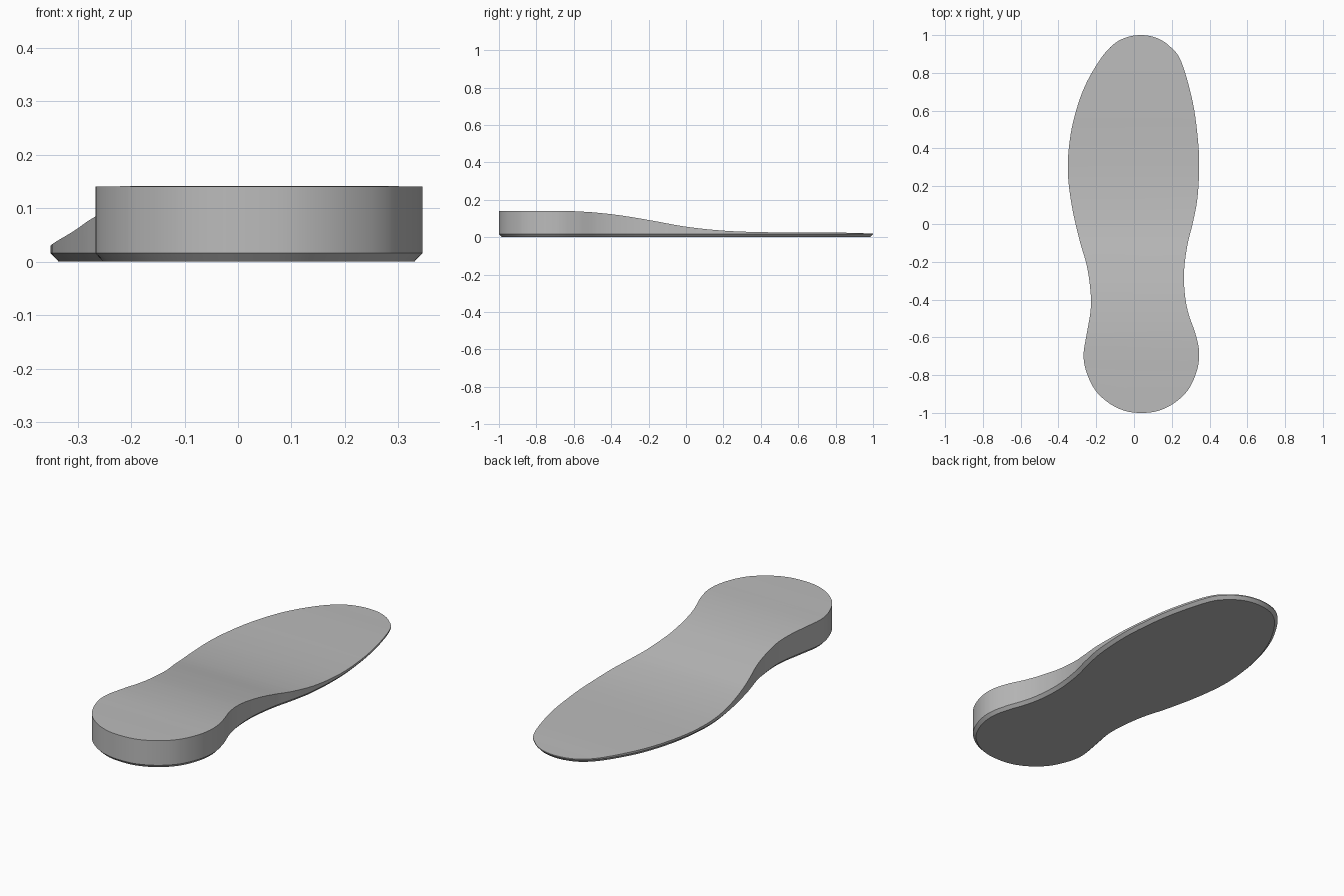
import bpy, bmesh
from mathutils import Vector

cube = bpy.data.objects.get("Cube")
if cube:
    bpy.data.objects.remove(cube, do_unlink=True)

# Sole outline, running clockwise from the toe, and its height along y
OUTLINE = [(.04, 1), (.12, .985), (.19, .94), (.25, .86), (.31, .65), (.338, .45),
           (.345, .3), (.335, .13), (.31, 0), (.283, -.11), (.265, -.25), (.27, -.38),
           (.29, -.48), (.325, -.58), (.345, -.68), (.332, -.78), (.285, -.88),
           (.21, -.95), (.125, -.99), (.04, -1), (-.045, -.99), (-.13, -.95),
           (-.205, -.88), (-.253, -.78), (-.267, -.69), (-.25, -.58), (-.23, -.46),
           (-.23, -.36), (-.25, -.22), (-.29, -.08), (-.33, .1), (-.35, .27),
           (-.343, .42), (-.315, .57), (-.26, .73), (-.18, .87), (-.11, .95), (-.04, .988)]
HEIGHT = [(-1, .141), (-.8, .141), (-.6, .139), (-.4, .123), (-.2, .092), (0, .056),
          (.2, .035), (.4, .027), (.6, .026), (.8, .025), (1, .02)]
BAND_TOP = .016
CHAMFER = .015


def spline(a, b, c, d, t):
    """Smooth curve from b to c, with a and d as neighbours."""
    return .5 * (2 * b + (c - a) * t + (2 * a - 5 * b + 4 * c - d) * t ** 2
                 + (3 * b - a - 3 * c + d) * t ** 3)


def height_at(y):
    last = len(HEIGHT) - 1
    i = max(0, min(last - 1, int((y + 1) / .2)))
    zs = [HEIGHT[max(0, min(last, i + k))][1] for k in (-1, 0, 1, 2)]
    return spline(*zs, (y - HEIGHT[i][0]) / .2)


def smooth_loop(points, steps):
    pts = [Vector(p) for p in points]
    n = len(pts)
    return [spline(pts[i - 1], pts[i], pts[(i + 1) % n], pts[(i + 2) % n], s / steps)
            for i in range(n) for s in range(steps)]


def inset_loop(loop, amount):
    result = []
    for i, p in enumerate(loop):
        along = (loop[(i + 1) % len(loop)] - loop[i - 1]).normalized()
        result.append(p + Vector((along.y, -along.x)) * amount)
    return result


# Chamfered base band and upright wall, closed at the top and bottom
edge = smooth_loop(OUTLINE, 5)
bm = bmesh.new()
rings = [[bm.verts.new((p.x, p.y, z)) for p in loop]
         for loop, z in ((inset_loop(edge, CHAMFER), 0), (edge, BAND_TOP), (edge, 1))]
for low, high in zip(rings, rings[1:]):
    for i in range(len(edge)):
        bm.faces.new((low[i - 1], low[i], high[i], high[i - 1]))
bm.faces.new(rings[0])
bm.faces.new(rings[-1])

# Cross cuts let the flat top follow the heel-to-toe slope
for k in range(-24, 25):
    bmesh.ops.bisect_plane(bm, geom=bm.verts[:] + bm.edges[:] + bm.faces[:], dist=1e-5,
                           plane_co=(0, k * .04 + .003, 0), plane_no=(0, 1, 0))
for v in bm.verts:
    if v.co.z > .5:
        v.co.z = height_at(v.co.y)
bmesh.ops.recalc_face_normals(bm, faces=bm.faces[:])

mesh = bpy.data.meshes.new("shoe_sole")
bm.to_mesh(mesh)
bm.free()
sole = bpy.data.objects.new("shoe_sole", mesh)
bpy.context.collection.objects.link(sole)

grey = bpy.data.materials.new("plain_grey")
grey.use_nodes = True
colour = (.5, .5, .5, 1)
grey.diffuse_color = colour
grey.node_tree.nodes["Principled BSDF"].inputs["Base Color"].default_value = colour
mesh.materials.append(grey)

bpy.ops.object.select_all(action="DESELECT")
sole.select_set(True)
bpy.context.view_layer.objects.active = sole
bpy.ops.object.shade_smooth_by_angle(angle=.5)
